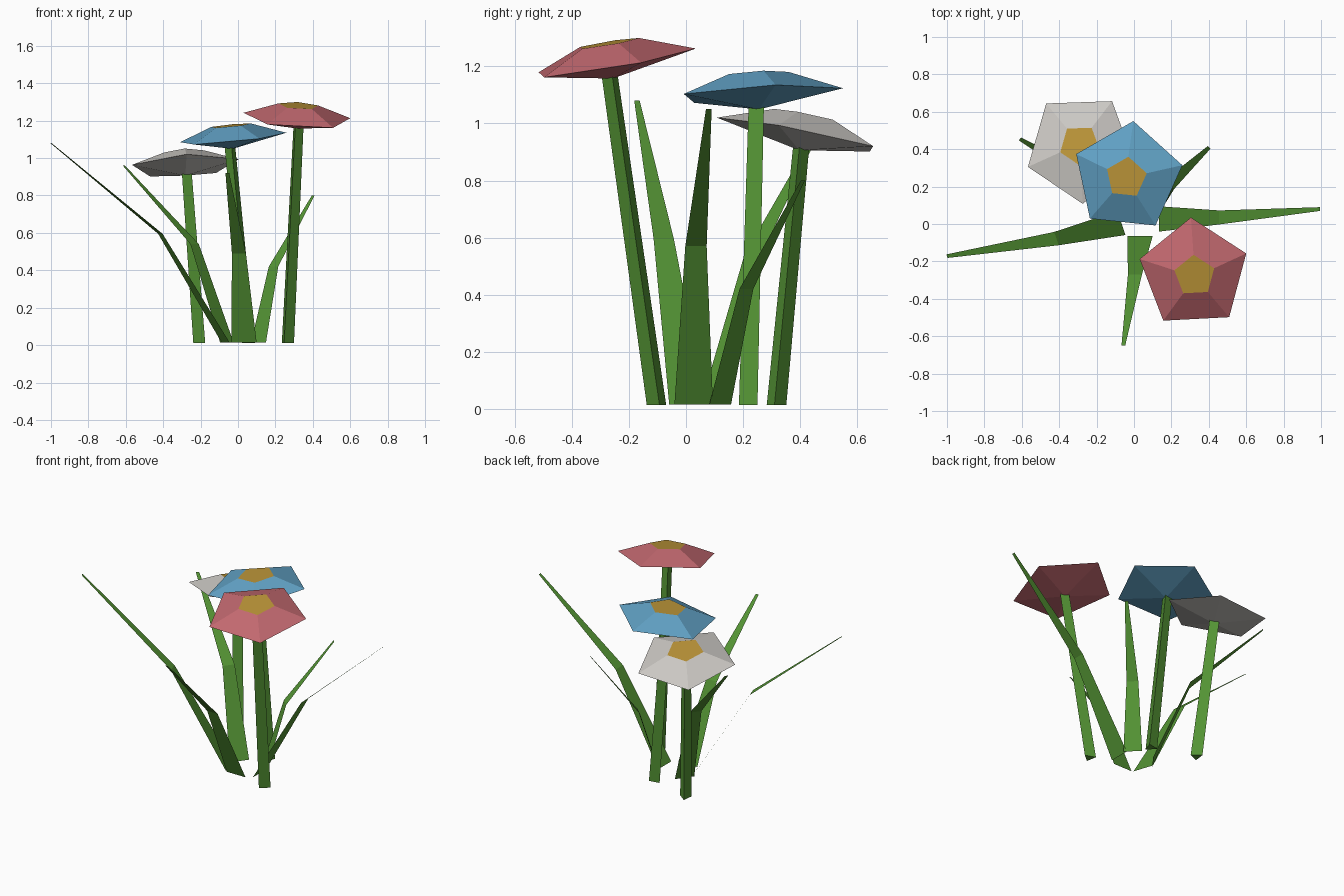
import bpy
from math import cos, sin, radians
from mathutils import Vector

if "Cube" in bpy.data.objects:
    bpy.data.objects.remove(bpy.data.objects["Cube"])


def material(name, rgb):
    m = bpy.data.materials.new(name)
    m.diffuse_color = (*rgb, 1)
    m.use_nodes = True
    m.node_tree.nodes["Principled BSDF"].inputs["Base Color"].default_value = m.diffuse_color
    return m


GREEN = material("green", (0.09, 0.30, 0.035))
YELLOW = material("yellow", (0.50, 0.30, 0.04))
RED = material("red", (0.54, 0.14, 0.16))
BLUE = material("blue", (0.12, 0.36, 0.56))
WHITE = material("white", (0.60, 0.58, 0.55))


def add_mesh(name, verts, faces, *mats):
    me = bpy.data.meshes.new(name)
    me.from_pydata(verts, [], faces)
    for m in mats:
        me.materials.append(m)
    ob = bpy.data.objects.new(name, me)
    bpy.context.collection.objects.link(ob)
    return me


def ring(n, r, phase):
    return [(r * cos(radians(phase + 360 * i / n)),
             r * sin(radians(phase + 360 * i / n))) for i in range(n)]


def bloom(name, centre, slope, phase, mat):
    """Five-sided head: pointed underside, wide rim, flat coloured centre."""
    c = Vector(centre)
    normal = Vector((-slope[0], -slope[1], 1)).normalized()

    def level(r, h):
        return [c + normal * h + Vector((x, y, slope[0] * x + slope[1] * y))
                for x, y in ring(5, r, phase)]

    verts = [c - normal * 0.055] + level(0.3, 0) + level(0.112, 0.07)
    faces = [tuple(range(6, 11))]
    for i in range(5):
        j = (i + 1) % 5
        faces += [(0, 1 + j, 1 + i), (1 + i, 1 + j, 6 + j, 6 + i)]
    me = add_mesh(name, verts, faces, mat, YELLOW)
    me.polygons[0].material_index = 1


def stem(name, foot, top, phase):
    """Slightly tapered three-sided stem."""
    verts = [Vector(p) + Vector((x, y, 0))
             for p, r in ((foot, 0.04), (top, 0.033)) for x, y in ring(3, r, phase)]
    faces = [(2, 1, 0), (3, 4, 5)]
    faces += [(i, (i + 1) % 3, 3 + (i + 1) % 3, 3 + i) for i in range(3)]
    add_mesh(name, verts, faces, GREEN)


def leaf(name, across, points, widths=(0.135, 0.075, 0.02)):
    """Flat blade bent once, running base, bend, tip."""
    side = Vector((*across, 0)).normalized()
    verts = []
    for p, w in zip(points, widths):
        verts += [Vector(p) - side * w / 2, Vector(p) + side * w / 2]
    add_mesh(name, verts, [(0, 1, 3, 2), (2, 3, 5, 4)], GREEN)


# Flower heads
bloom("red_bloom", (0.32, -0.265, 1.212), (-0.06, 0.167), 93, RED)
bloom("blue_bloom", (-0.035, 0.252, 1.104), (0.095, 0.056), 84, BLUE)
bloom("white_bloom", (-0.285, 0.408, 0.960), (0.06, -0.2), 56, WHITE)

# Stems
stem("red_stem", (0.26, -0.10, 0.012), (0.318, -0.265, 1.17), 10)
stem("blue_stem", (0.06, 0.225, 0.012), (-0.04, 0.252, 1.06), 40)
stem("white_stem", (-0.215, 0.315, 0.012), (-0.28, 0.402, 0.92), -7)

# Leaves
leaf("right_leaf", (0, 1), [(0.135, 0.027, 0.015), (0.455, 0.035, 0.57), (0.995, 0.08, 1.05)])
leaf("left_leaf", (0.32, -0.95), [(-0.067, 0.005, 0.015), (-0.415, -0.078, 0.595), (-1.0, -0.172, 1.08)])
leaf("front_leaf", (1, 0), [(0.032, -0.065, 0.015), (0.005, -0.27, 0.49), (-0.057, -0.65, 0.92)])
leaf("back_right_leaf", (0.72, -0.69), [(0.11, 0.12, 0.015), (0.19, 0.212, 0.42), (0.402, 0.41, 0.80)],
     (0.11, 0.07, 0.02))
leaf("back_left_leaf", (0.6, 0.8), [(-0.06, 0.10, 0.015), (-0.232, 0.235, 0.54), (-0.61, 0.455, 0.96)],
     (0.12, 0.075, 0.02))
